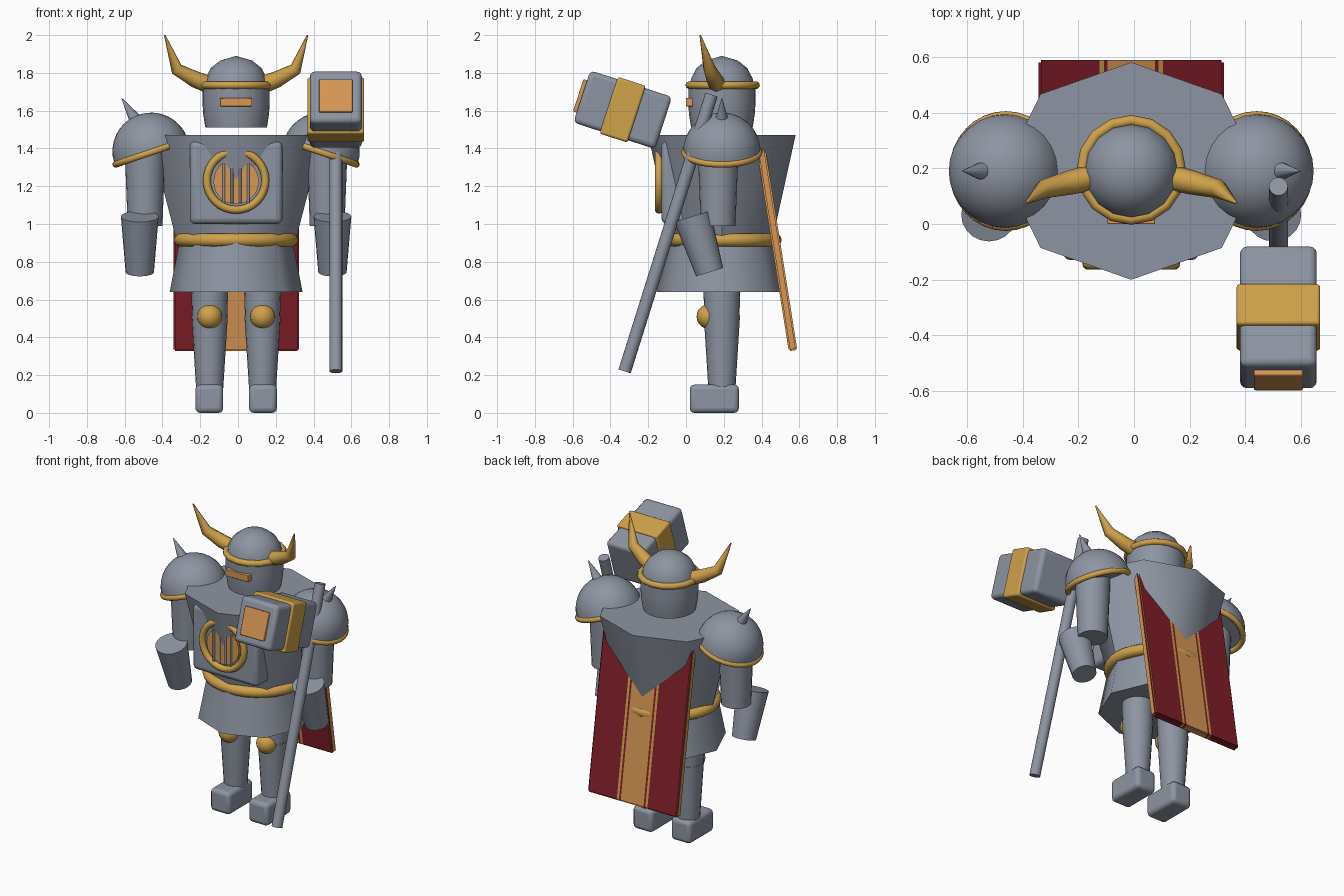
import bpy, bmesh, math
from mathutils import Vector, Matrix

cube = bpy.data.objects.get("Cube")
if cube:
    bpy.data.objects.remove(cube, do_unlink=True)

CX, CY = -0.01, 0.19      # body axis
parts = []


def material(name, rgb):
    m = bpy.data.materials.new(name)
    m.use_nodes = True
    m.diffuse_color = (*rgb, 1)
    m.node_tree.nodes["Principled BSDF"].inputs["Base Color"].default_value = (*rgb, 1)
    return m


STEEL = material("steel grey", (0.27, 0.30, 0.36))
GOLD = material("gold", (0.62, 0.36, 0.07))
ORANGE = material("copper orange", (0.68, 0.31, 0.09))
RED = material("deep red", (0.22, 0.013, 0.022))


def add(name, bm, *mats):
    bmesh.ops.recalc_face_normals(bm, faces=bm.faces)
    mesh = bpy.data.meshes.new(name)
    bm.to_mesh(mesh)
    bm.free()
    for m in mats:
        mesh.materials.append(m)
    ob = bpy.data.objects.new(name, mesh)
    bpy.context.collection.objects.link(ob)
    parts.append(ob)
    return ob


def lathe(name, mat, profile, loc, sides=20, scale=(1, 1), rot=None):
    """Closed solid from (radius, height) pairs, turned about z."""
    bm = bmesh.new()
    rings = []
    for r, z in profile:
        ring = []
        for i in range(sides):
            a = math.tau * i / sides
            ring.append(bm.verts.new((r * scale[0] * math.cos(a), r * scale[1] * math.sin(a), z)))
        rings.append(ring)
    for a, b in zip(rings, rings[1:]):
        for i in range(sides):
            j = (i + 1) % sides
            bm.faces.new((a[i], a[j], b[j], b[i]))
    bm.faces.new(rings[0][::-1])
    bm.faces.new(rings[-1])
    bmesh.ops.remove_doubles(bm, verts=bm.verts, dist=1e-5)
    ob = add(name, bm, mat)
    ob.matrix_world = Matrix.Translation(loc) @ (rot or Matrix())
    return ob


def limb(name, mat, start, end, r0, r1, sides=20):
    """Tapered cylinder between two points."""
    axis = Vector(end) - Vector(start)
    rot = axis.to_track_quat('Z', 'Y').to_matrix().to_4x4()
    return lathe(name, mat, [(r0, 0), (r1, axis.length)], start, sides, rot=rot)


def box(name, mat, loc, size, bevel=0.02, rot_x=0.0):
    bm = bmesh.new()
    bmesh.ops.create_cube(bm, size=1)
    bmesh.ops.scale(bm, vec=size, verts=bm.verts)
    ob = add(name, bm, mat)
    ob.location = loc
    ob.rotation_euler.x = rot_x
    mod = ob.modifiers.new("bevel", 'BEVEL')
    mod.width, mod.segments = bevel, 3
    return ob


def ring(name, mat, loc, major, minor, rot=(0, 0, 0), scale=(1, 1, 1), segs=32):
    bpy.ops.mesh.primitive_torus_add(location=loc, rotation=rot, major_radius=major,
                                     minor_radius=minor, major_segments=segs, minor_segments=10)
    ob = bpy.context.object
    ob.name, ob.scale = name, scale
    ob.data.materials.append(mat)
    parts.append(ob)
    return ob


def horn(name, mat, points):
    """Bent tapering horn from (x, y, z, radius) points."""
    cu = bpy.data.curves.new(name, 'CURVE')
    cu.dimensions, cu.bevel_depth, cu.bevel_resolution = '3D', 1, 2
    cu.use_fill_caps = True
    sp = cu.splines.new('POLY')
    sp.points.add(len(points) - 1)
    for p, (x, y, z, r) in zip(sp.points, points):
        p.co, p.radius = (x, y, z, 1), r
    cu.materials.append(mat)
    ob = bpy.data.objects.new(name, cu)
    bpy.context.collection.objects.link(ob)
    bpy.ops.object.select_all(action='DESELECT')
    bpy.context.view_layer.objects.active = ob
    ob.select_set(True)
    bpy.ops.object.convert(target='MESH')
    parts.append(bpy.context.object)


# Body: octagonal breastplate, skirt and belt
lathe("torso", STEEL, [(0.26, 0.88), (0.39, 1.47)], (CX, CY, 0), 8, (1.18, 1))
lathe("skirt", STEEL, [(0.345, 0.64), (0.295, 0.90)], (CX, CY, 0), 8, (1.02, 1))
ring("belt", GOLD, (CX, 0.2, 0.915), 0.28, 0.036, scale=(1.05, 0.97, 1))
box("chest_plate", STEEL, (CX, -0.005, 1.22), (0.49, 0.25, 0.44), 0.03)

# Chest emblem
face_front = Matrix.Rotation(math.pi / 2, 4, 'X')
ring("emblem_ring", GOLD, (CX, -0.143, 1.23), 0.155, 0.021, rot=(math.pi / 2, 0, 0))
lathe("emblem_disc", ORANGE, [(0.12, -0.02), (0.12, 0.02)], (CX, -0.128, 1.225), 28, rot=face_front)
for i in range(4):
    x = CX - 0.065 + 0.043 * i
    limb(f"emblem_bar_{i + 1}", STEEL, (x, -0.15, 1.11), (x, -0.15, 1.32), 0.007, 0.007, 8)

# Head
lathe("head", STEEL, [(0.163, 1.51), (0.174, 1.58), (0.178, 1.64), (0.178, 1.735)], (CX, CY, 0), 24)
lathe("helmet_dome", STEEL, [(0.17, 1.73), (0.163, 1.77), (0.135, 1.825), (0.085, 1.865), (0, 1.89)],
      (CX, CY, 0), 16)
ring("helmet_band", GOLD, (CX, CY + 0.004, 1.735), 0.177, 0.02, segs=16)
box("visor_slot", ORANGE, (CX, 0.02, 1.645), (0.17, 0.04, 0.045), 0.004)

# Paired parts
for side, s in (("left", 1), ("right", -1)):
    def at(x, y, z):
        return (CX + s * x, y, z)

    horn(f"{side}_horn", GOLD, [(*at(0.15, 0.165, 1.74), 0.046), (*at(0.215, 0.15, 1.765), 0.044),
                                (*at(0.315, 0.125, 1.82), 0.034), (*at(0.378, 0.075, 2.0), 0.004)])

    # Shoulder dome leaning outward, with rim and spike
    tilt = s * math.radians(19)
    dome = [(0.205 * math.cos(a), 0.205 * math.sin(a))
            for a in (math.pi / 2 * i / 8 for i in range(9))]
    lathe(f"{side}_shoulder", STEEL, dome, at(0.45, CY, 1.385), 28, rot=Matrix.Rotation(tilt, 4, 'Y'))
    ring(f"{side}_shoulder_rim", GOLD, at(0.45, CY, 1.38), 0.197, 0.018, rot=(0, tilt, 0))
    limb(f"{side}_shoulder_spike", STEEL, at(0.525, CY, 1.54), at(0.605, CY, 1.665), 0.038, 0.002, 12)

    # Arms
    limb(f"{side}_upper_arm", STEEL, at(0.482, 0.17, 1.40), at(0.482, 0.17, 0.99), 0.108, 0.092)
    limb(f"{side}_forearm", STEEL, at(0.51, 0.033, 1.04), at(0.51, 0.125, 0.745), 0.1, 0.075)

    # Legs
    limb(f"{side}_thigh", STEEL, at(0.14, CY, 0.72), at(0.14, CY, 0.48), 0.1, 0.092)
    limb(f"{side}_shin", STEEL, at(0.14, CY, 0.515), at(0.14, CY, 0.10), 0.096, 0.07)
    knee = [(0.066 * math.cos(a), 0.066 * math.sin(a))
            for a in (math.pi * (i / 10 - 0.5) for i in range(11))]
    lathe(f"{side}_knee", GOLD, knee, at(0.14, 0.122, 0.51))
    box(f"{side}_foot", STEEL, at(0.142, 0.15, 0.075), (0.147, 0.26, 0.15), 0.025)

# Cape: slab sliced lengthwise, coloured by distance from its middle
bm = bmesh.new()
bmesh.ops.create_cube(bm, size=1)
bmesh.ops.scale(bm, vec=(0.665, 0.046, 1.108), verts=bm.verts)
bmesh.ops.bevel(bm, geom=bm.edges[:], offset=0.008, segments=2, affect='EDGES')
for cut in (0.085, 0.098, 0.114):
    for s in (1, -1):
        bmesh.ops.bisect_plane(bm, geom=bm.verts[:] + bm.edges[:] + bm.faces[:],
                               plane_co=(s * cut, 0, 0), plane_no=(1, 0, 0))
bm.normal_update()
for f in bm.faces:
    d = abs(f.calc_center_median().x)
    if d < 0.085 or abs(f.normal.x) > 0.99:
        f.material_index = 1
    elif 0.098 < d < 0.114:
        f.material_index = 2
cape = add("cape", bm, RED, ORANGE, GOLD)
cape.location = (CX, 0.48, 0.877)
cape.rotation_euler.x = math.radians(9)

# War hammer held at the left side
HX, lean = 0.518, math.radians(-18)
centre = Vector((HX, -0.335, 1.605))
limb("hammer_handle", STEEL, (HX, -0.325, 0.22), (HX, 0.135, 1.685), 0.034, 0.034, 16)
box("hammer_head", STEEL, centre, (0.275, 0.455, 0.29), 0.025, lean)
box("hammer_band", GOLD, centre, (0.3, 0.155, 0.315), 0.012, lean)
forward = Matrix.Rotation(lean, 3, 'X') @ Vector((0, -0.23, 0))
box("hammer_face", ORANGE, centre + forward, (0.176, 0.035, 0.18), 0.006, lean)

# Smooth shading with sharp edges kept
bpy.ops.object.select_all(action='DESELECT')
for ob in parts:
    ob.select_set(True)
bpy.context.view_layer.objects.active = parts[0]
bpy.ops.object.shade_smooth_by_angle(angle=math.radians(50))
